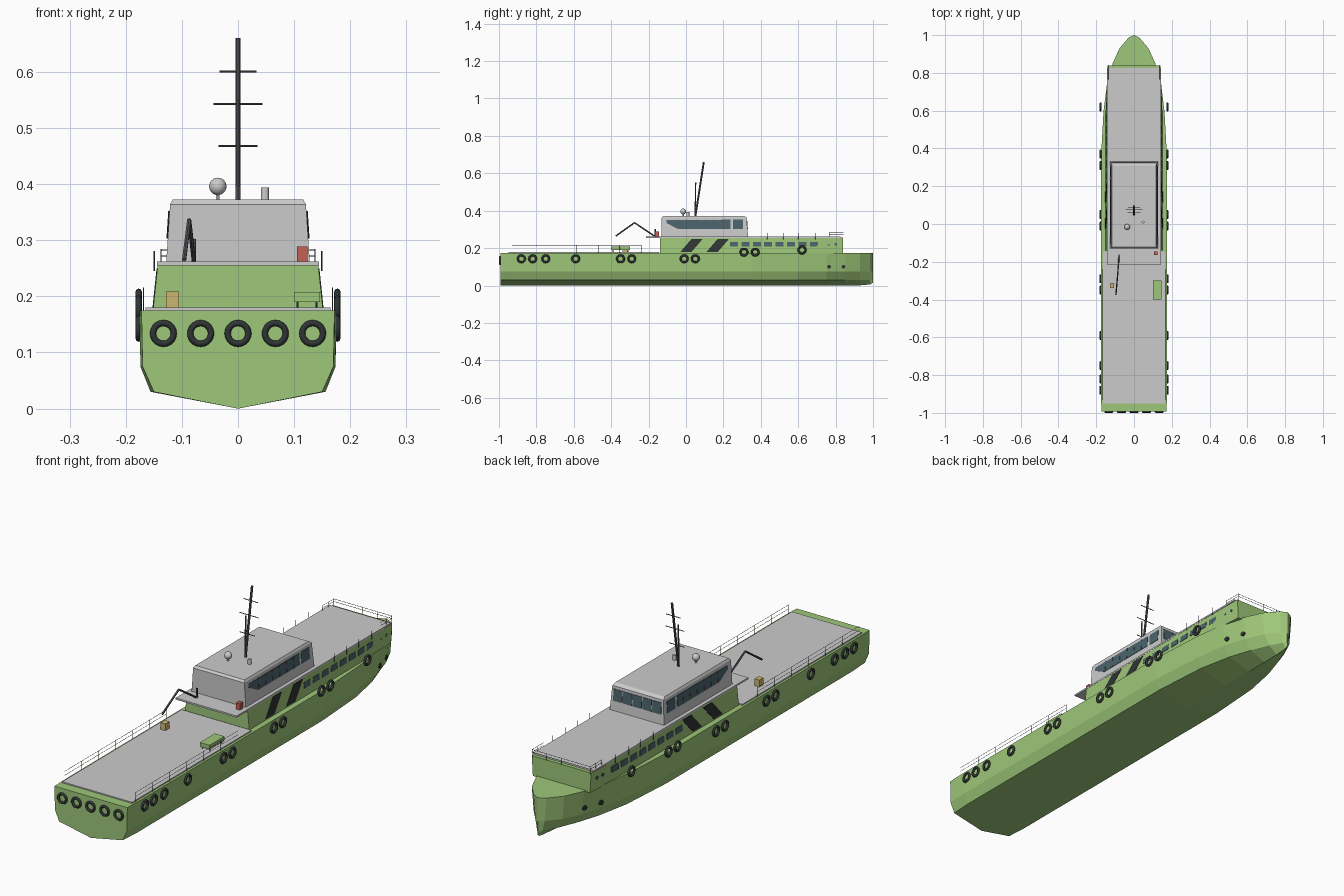
import bpy, bmesh, math
from mathutils import Vector

if "Cube" in bpy.data.objects:
    bpy.data.objects.remove(bpy.data.objects["Cube"])


def mat(name, rgb):
    m = bpy.data.materials.new(name)
    m.diffuse_color = (*rgb, 1)
    m.use_nodes = True
    m.node_tree.nodes["Principled BSDF"].inputs["Base Color"].default_value = m.diffuse_color
    return m


GREEN = mat("green_paint", (0.34, 0.57, 0.19))
GLASS = mat("glass", (0.07, 0.13, 0.15))
BLACK = mat("rubber", (0.03, 0.035, 0.035))
DARK = mat("dark_metal", (0.1, 0.1, 0.11))
RED = mat("red_paint", (0.55, 0.12, 0.09))
YELLOW = mat("yellow_paint", (0.6, 0.47, 0.16))


def finish(name, bm, m=None, smooth=False):
    bmesh.ops.recalc_face_normals(bm, faces=bm.faces)
    me = bpy.data.meshes.new(name)
    bm.to_mesh(me)
    bm.free()
    ob = bpy.data.objects.new(name, me)
    bpy.context.collection.objects.link(ob)
    if m:
        me.materials.append(m)
    if smooth:
        for p in me.polygons:
            p.use_smooth = True
    return ob


def loft(name, rings, m=None):
    """Skin closed rings of equal point count and cap both ends."""
    bm = bmesh.new()
    vs = [[bm.verts.new(p) for p in r] for r in rings]
    n = len(vs[0])
    for a, b in zip(vs, vs[1:]):
        for i in range(n):
            j = (i + 1) % n
            bm.faces.new((a[i], a[j], b[j], b[i]))
    bm.faces.new(vs[0])
    bm.faces.new(vs[-1])
    return finish(name, bm, m)


def box(name, x0, x1, y0, y1, z0, z1, m=None):
    return loft(name, [[(x0, y0, z), (x1, y0, z), (x1, y1, z), (x0, y1, z)] for z in (z0, z1)], m)


def rods(name, paths, r, m=DARK, sides=6):
    """Round bars along one or more two-point paths."""
    bm = bmesh.new()
    for a, b in paths:
        a, b = Vector(a), Vector(b)
        d = b - a
        mtx = d.to_track_quat('Z', 'Y').to_matrix().to_4x4()
        mtx.translation = (a + b) / 2
        bmesh.ops.create_cone(bm, cap_ends=True, segments=sides, radius1=r, radius2=r,
                              depth=d.length, matrix=mtx)
    return finish(name, bm, m)


def side_panel(name, pts, xf, m, t=0.0015):
    """Thin plates on both sides following the wall x = xf(y, z)."""
    for s in (-1, 1):
        loft(name, [[(s * (xf(y, z) + o), y, z) for y, z in pts] for o in (-0.003, t)], m)


def tyre(loc, axis):
    bpy.ops.mesh.primitive_torus_add(
        location=loc, major_radius=0.0185, minor_radius=0.0055, major_segments=20, minor_segments=8,
        rotation=(0, math.pi / 2, 0) if axis == 'x' else (math.pi / 2, 0, 0))
    ob = bpy.context.object
    ob.name = "tyre_fender"
    ob.data.materials.append(BLACK)
    bpy.ops.object.shade_smooth()


# Hull: V bottom, chine, knuckle and sheer
stations = [(-0.992, .172, .170, .150, 0), (-0.9, .175, .174, .156, 0), (0.35, .175, .173, .155, 0),
            (0.6, .161, .157, .138, 0), (0.75, .142, .135, .108, 0), (0.85, .113, .105, .075, 0),
            (0.93, .077, .068, .042, .001), (0.985, .03, .022, .012, .006), (1, .002, .002, .002, .015)]
rings = []
for y, d, k, c, z in stations:
    half = [(d, .175), (k, .075), (c, .03)]
    rings.append([(x, y, h) for x, h in half] + [(0, y, z)] + [(-x, y, h) for x, h in half[::-1]])
loft("hull", rings, GREEN)

# Deckhouse and decks
HOUSE = [(-0.14, .152, .143), (0.6, .15, .143), (0.84, .135, .14)]
loft("deckhouse", [[(b, y, .17), (t, y, .256), (-t, y, .256), (-b, y, .17)] for y, b, t in HOUSE], GREEN)
box("aft_deck", -.165, .165, -0.95, -0.145, .172, .18)
box("upper_deck", -.144, .144, -0.215, 0.825, .255, .262)


def house_x(y, z):
    f = max(0, (y - 0.6) / 0.24)
    b, t = .152 - .015 * f, .143 - .003 * f
    return b + (t - b) * (z - .17) / .086


# Deckhouse slanted stripes, windows and portholes
for y in (-0.03, 0.11):
    side_panel("dark_stripe", [(y, .18), (y + .06, .18), (y + .12, .25), (y + .06, .25)], house_x, BLACK)
for i in range(8):
    y = 0.235 + i * 0.061
    side_panel("deckhouse_window", [(y, .208), (y + .043, .208), (y + .043, .232), (y, .232)], house_x, GLASS)


def disc(cy, cz, r):
    return [(cy + r * math.cos(a * math.pi / 6), cz + r * math.sin(a * math.pi / 6)) for a in range(12)]


for y in (0.762, 0.80):
    side_panel("porthole", disc(y, .22, .007), house_x, GLASS)
for y, w in ((0.765, .135), (0.842, .111)):
    side_panel("hull_port", disc(y, .10, .01), lambda a, b, y=y, w=w: w - (a - y) * .27, BLACK, .003)

# Wheelhouse with chamfered roof
WH = [(.26, .128, -.13, .332), (.364, .121, -.13, .324), (.373, .116, -.122, .31)]
loft("wheelhouse", [[(-w, a, z), (w, a, z), (w, f, z), (-w, f, z)] for z, w, a, f in WH])


def wheel_x(y, z):
    return .128 - .007 * (z - .26) / .104


side_panel("wheelhouse_side_glass", [(-.105, .35), (-.105, .335), (-.045, .303), (.237, .303), (.237, .352)],
           wheel_x, GLASS)
side_panel("wheelhouse_fore_glass", [(.25, .303), (.305, .303), (.305, .352), (.25, .352)], wheel_x, GLASS)
for i in range(6):
    y = -.04 + i * .047
    side_panel("window_bar", [(y, .303), (y + .003, .303), (y + .003, .352), (y, .352)], wheel_x, DARK, .0025)
for i in range(5):
    x = -.113 + i * .046
    loft("wheelhouse_front_window", [[(x, y + .0267, .303), (x + .042, y + .0267, .303),
                                      (x + .042, y + .023, .352), (x, y + .023, .352)] for y in (.298, .304)], GLASS)

# Tyre fenders
for y in (-.88, -.82, -.75, -.59, -.35, -.29, -.01, .05, .31, .37, .62):
    z = .19 if y == .62 else .178 if y > .3 else .143
    for s in (-1, 1):
        tyre((s * .177, y, z), 'x')
for i in range(-2, 3):
    tyre((i * .0665, -.9945, .134), 'y')

# Mast, yards and roof gear
rods("mast", [((0, .05, .37), (0, .095, .66))], .005, sides=10)
rods("mast_stay", [((0, .048, .37), (0, .052, .55))], .003)
rods("mast_yards", [((-w, y, z), (w, y, z)) for w, y, z in
                    ((.035, .062, .468), (.044, .075, .543), (.033, .086, .601))], .0018)
bpy.ops.mesh.primitive_uv_sphere_add(segments=20, ring_count=12, radius=.0155, location=(-.036, -.015, .396))
bpy.context.object.name = "radar_dome"
bpy.ops.object.shade_smooth()
rods("dome_post", [((-.036, -.015, .37), (-.036, -.015, .385))], .004, None)
rods("roof_vent", [((.048, .01, .37), (.048, .01, .394))], .0075, None, 14)

# Folding crane and deck boxes
rods("crane_post", [((-.079, -.165, .26), (-.079, -.165, .302))], .004, sides=8)
rods("crane_boom", [((-.079, -.17, .265), (-.087, -.275, .336)),
                    ((-.087, -.275, .336), (-.096, -.375, .265))], .004)
box("red_locker", .105, .124, -.165, -.145, .26, .289, RED)
box("yellow_box", -.128, -.105, -.34, -.312, .178, .209, YELLOW)
box("green_crate", .1, .146, -.4, -.3, .19, .208, GREEN)
rods("crate_legs", [((x, y, .178), (x, y, .192)) for x in (.106, .14) for y in (-.39, -.31)], .002)

# Railings
aft = []
for s in (-1, 1):
    ys = [-.93 + i * .115 for i in range(7)]
    aft += [((s * .168, y, .172), (s * .168, y, .216)) for y in ys]
    aft += [((s * .168, ys[0], z), (s * .168, ys[-1], z)) for z in (.198, .215)]
rods("aft_railing", aft, .0009, sides=4)
rods("upper_deck_posts", [((s * .149, y, .245), (s * .149, y, .281)) for s in (-1, 1)
                          for y in (.435, .52, .6, .69)], .0012, sides=4)
bow = []
for s in (-1, 1):
    bow += [((s * .137, y, .25), (s * .137, y, .284)) for y in (.765, .805, .842)]
    bow += [((s * .137, .765, z), (s * .137, .842, z)) for z in (.272, .283)]
bow += [((x, .842, .255), (x, .842, .284)) for x in (-.07, 0, .07)]
bow += [((-.137, .842, z), (.137, .842, z)) for z in (.272, .283)]
rods("fore_railing", bow, .0009, sides=4)
